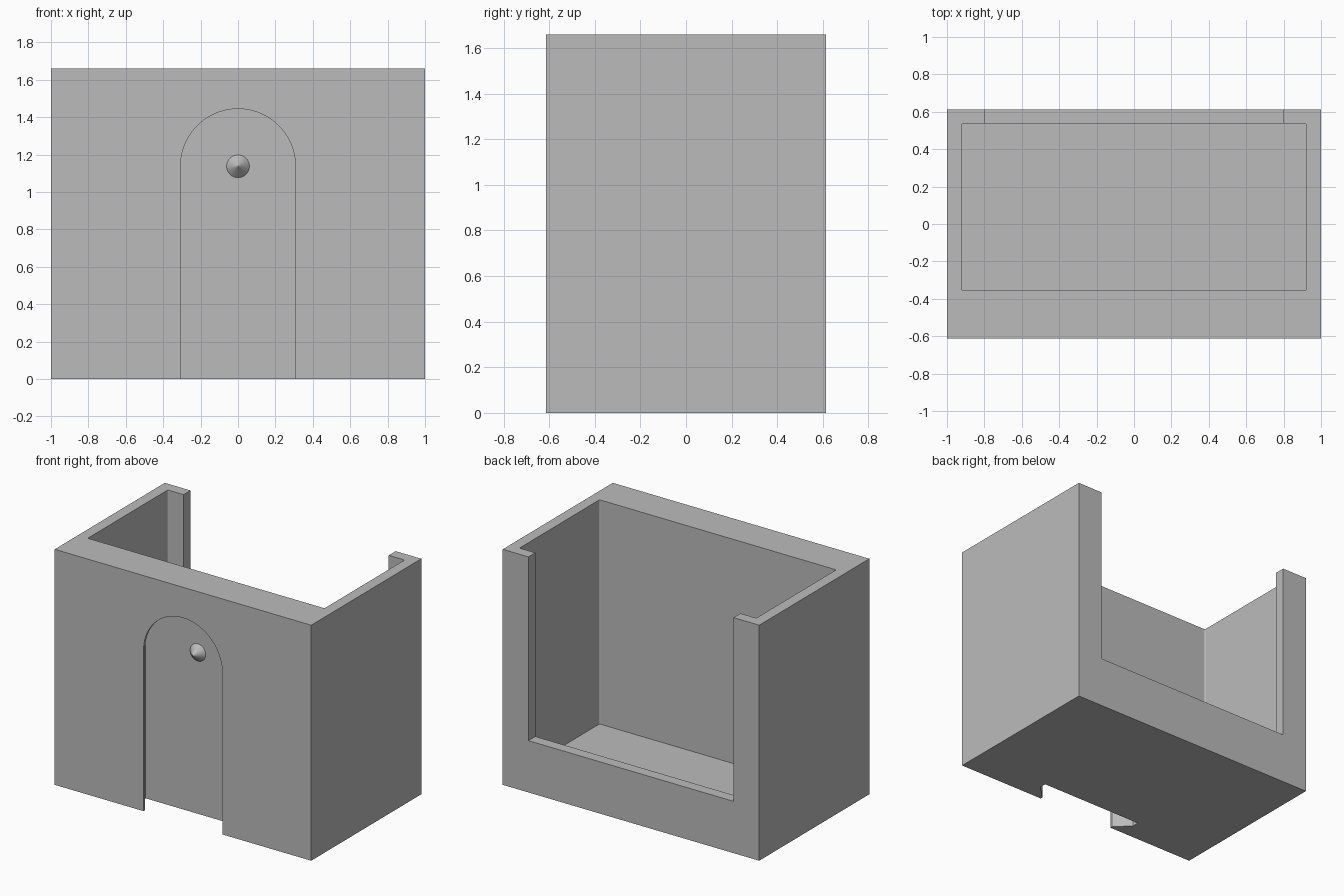
import bpy, bmesh, math

if "Cube" in bpy.data.objects:
    bpy.data.objects.remove(bpy.data.objects["Cube"])

W, D, H = 1.0, 0.613, 1.66          # half width, half depth, height
WALL, FLOOR, SILL = 0.077, 0.08, 0.365
BACK_IN = D - WALL                  # inner face of the rear wall
FRONT_IN = -D + 0.258               # inner face of the thick front plate
SLOT_Z = 1.137                      # centre of the slot's round end

grey = bpy.data.materials.new("plain grey")
grey.diffuse_color = (0.5, 0.5, 0.5, 1)
grey.use_nodes = True
grey.node_tree.nodes["Principled BSDF"].inputs["Base Color"].default_value = grey.diffuse_color


def make_object(name, bm):
    bmesh.ops.recalc_face_normals(bm, faces=bm.faces)
    mesh = bpy.data.meshes.new(name)
    bm.to_mesh(mesh)
    bm.free()
    mesh.materials.append(grey)
    obj = bpy.data.objects.new(name, mesh)
    bpy.context.collection.objects.link(obj)
    return obj


def box(name, x0, x1, y0, y1, z0, z1, corner=0):
    bm = bmesh.new()
    bmesh.ops.create_cube(bm, size=1)
    for v in bm.verts:
        v.co = (x1 if v.co.x > 0 else x0, y1 if v.co.y > 0 else y0, z1 if v.co.z > 0 else z0)
    if corner:
        upright = [e for e in bm.edges if abs(e.verts[0].co.z - e.verts[1].co.z) > 0.01]
        bmesh.ops.bevel(bm, geom=upright, offset=corner, segments=4, profile=0.5, affect='EDGES')
    return make_object(name, bm)


def slot(name, profile, steps=48):
    """Loft an arch outline through (y, radius) pairs."""
    bm = bmesh.new()
    rings = []
    for y, r in profile:
        pts = [(r, -0.1)]
        pts += [(r * math.cos(math.pi * i / steps), SLOT_Z + r * math.sin(math.pi * i / steps))
                for i in range(steps + 1)]
        pts.append((-r, -0.1))
        rings.append([bm.verts.new((x, y, z)) for x, z in pts])
    n = len(rings[0])
    for a, b in zip(rings, rings[1:]):
        for i in range(n):
            j = (i + 1) % n
            bm.faces.new((a[i], a[j], b[j], b[i]))
    bm.faces.new(rings[0])
    bm.faces.new(rings[-1])
    return make_object(name, bm)


def cut(target, cutter):
    mod = target.modifiers.new("cut", 'BOOLEAN')
    mod.operation, mod.solver, mod.object = 'DIFFERENCE', 'EXACT', cutter
    bpy.context.view_layer.objects.active = target
    bpy.ops.object.modifier_apply(modifier=mod.name)
    bpy.data.objects.remove(cutter, do_unlink=True)


# Holder body: open-topped bin with a wide rear opening
body = box("holder_body", -W, W, -D, D, 0, H)
cut(body, box("cavity", -W + WALL, W - WALL, FRONT_IN, BACK_IN, FLOOR, H + 0.2, 0.01))
cut(body, box("rear_opening", -0.8, 0.8, BACK_IN - 0.1, D + 0.1, SILL, H + 0.2))

# Undercut mounting slot: narrow lip, 45 degree flare, wide pocket
SLOT_BACK = -D + 0.166
cut(body, slot("mounting_slot", [(-D - 0.05, 0.307), (-D + 0.017, 0.307),
                                 (-D + 0.118, 0.408), (SLOT_BACK, 0.408)]))

# Locating cone on the slot's back wall
bm = bmesh.new()
bmesh.ops.create_cone(bm, cap_ends=True, segments=40, radius1=0.062, radius2=0, depth=0.062)
for v in bm.verts:
    x, y, z = v.co
    v.co = (x, SLOT_BACK - z - 0.031 + 0.001, SLOT_Z + y)
make_object("locating_cone", bm)
